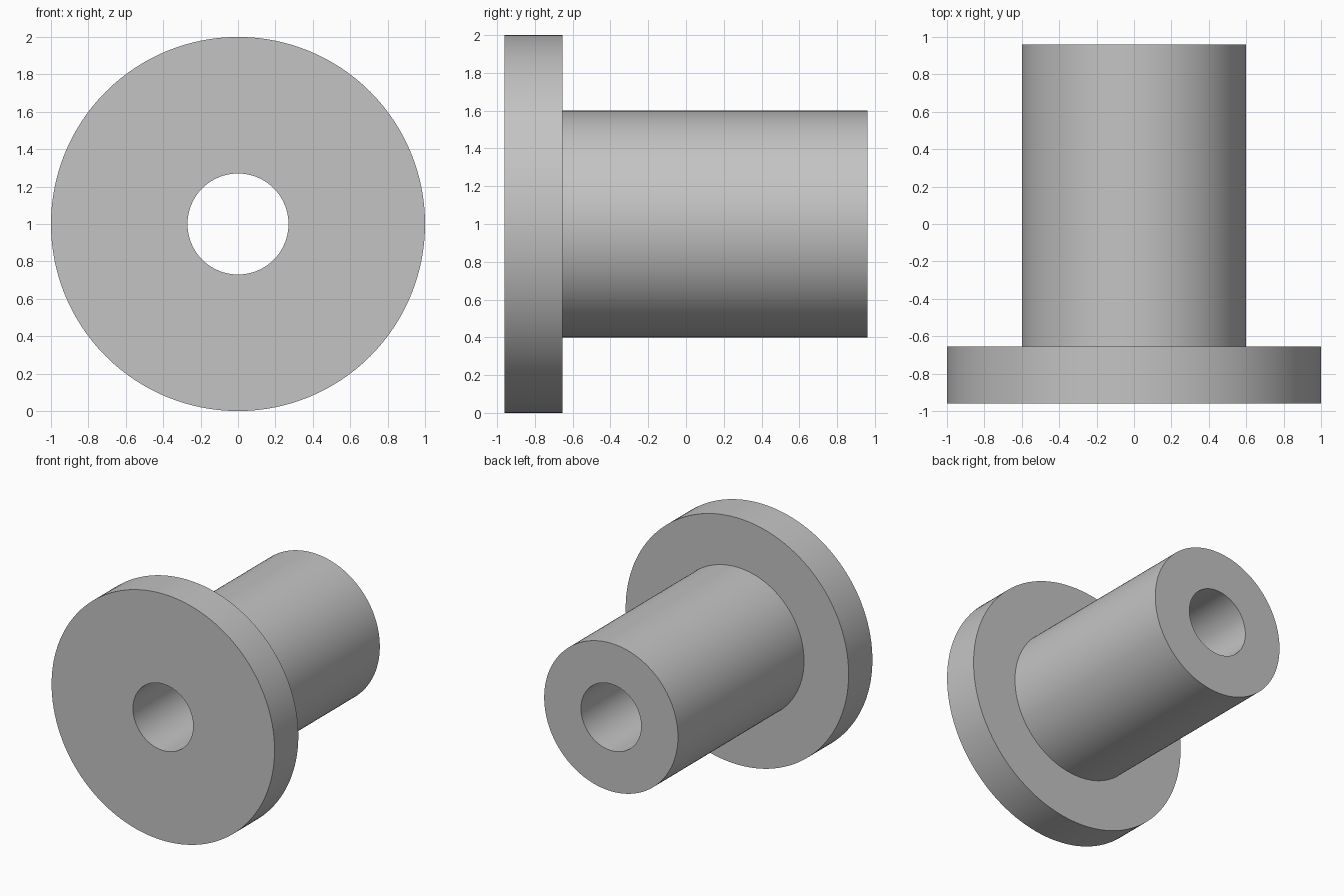
import bpy
import bmesh
import math
from mathutils import Matrix, Vector

cube = bpy.data.objects.get("Cube")
if cube:
    bpy.data.objects.remove(cube, do_unlink=True)

SEGMENTS = 128
CENTRE_Z = 1.0
FLANGE_R, SLEEVE_R, BORE_R = 1.0, 0.6, 0.27
FRONT_Y, STEP_Y, BACK_Y = -0.96, -0.655, 0.96

# Plain grey material
grey = bpy.data.materials.new("plain_grey")
grey.use_nodes = True
colour = (0.55, 0.55, 0.55, 1.0)
grey.diffuse_color = colour
grey.node_tree.nodes["Principled BSDF"].inputs["Base Color"].default_value = colour

# Closed section of the bushing as (radius, y), from the bore outwards
section = [
    (BORE_R, FRONT_Y),
    (FLANGE_R, FRONT_Y),
    (FLANGE_R, STEP_Y),
    (SLEEVE_R, STEP_Y),
    (SLEEVE_R, BACK_Y),
    (BORE_R, BACK_Y),
]

# Flanged bushing: turn the section around the bore axis
bm = bmesh.new()
rings = []
for i in range(SEGMENTS):
    turn = Matrix.Rotation(math.tau * i / SEGMENTS, 3, "Y")
    rings.append([bm.verts.new(turn @ Vector((r, y, 0)) + Vector((0, 0, CENTRE_Z)))
                  for r, y in section])
for i, ring in enumerate(rings):
    following = rings[(i + 1) % SEGMENTS]
    for j in range(len(section)):
        k = (j + 1) % len(section)
        bm.faces.new((ring[j], ring[k], following[k], following[j]))
bmesh.ops.recalc_face_normals(bm, faces=bm.faces)

mesh = bpy.data.meshes.new("flanged_bushing")
bm.to_mesh(mesh)
bm.free()
mesh.materials.append(grey)
bushing = bpy.data.objects.new("flanged_bushing", mesh)
bpy.context.collection.objects.link(bushing)

# Smooth round walls, sharp rims
bpy.ops.object.select_all(action="DESELECT")
bushing.select_set(True)
bpy.context.view_layer.objects.active = bushing
bpy.ops.object.shade_smooth_by_angle(angle=math.radians(30))
